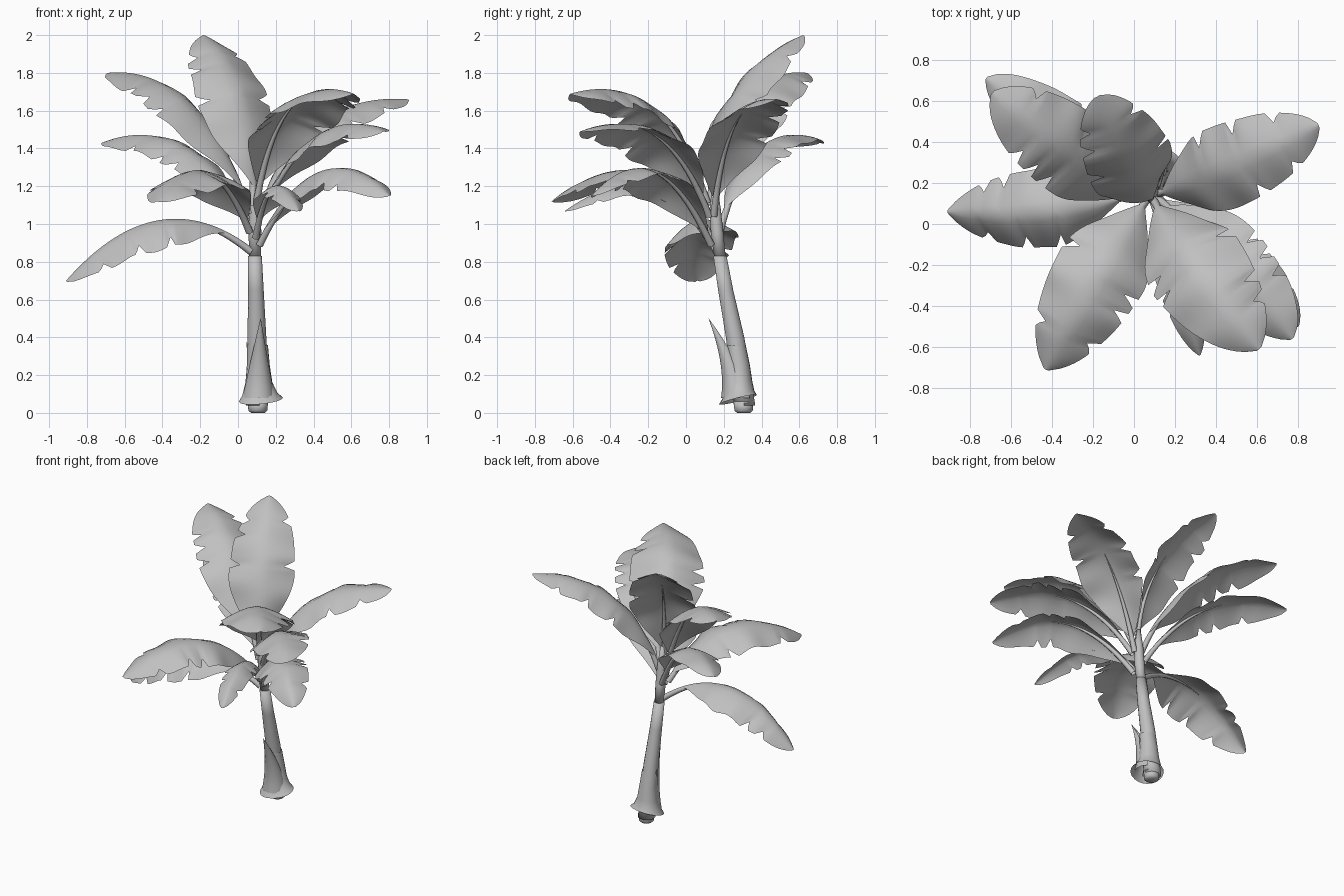
import bpy, bmesh, math, random
from mathutils import Matrix, Vector

random.seed(11)
cube = bpy.data.objects.get("Cube")
if cube:
    bpy.data.objects.remove(cube, do_unlink=True)

grey = bpy.data.materials.new("plain_grey")
grey.use_nodes = True
colour = (0.53, 0.53, 0.53, 1)
grey.diffuse_color = colour
grey.node_tree.nodes["Principled BSDF"].inputs["Base Color"].default_value = colour

UP = Vector((0, 0, 1))


def finish(bm, name):
    mesh = bpy.data.meshes.new(name)
    bm.to_mesh(mesh)
    bm.free()
    mesh.materials.append(grey)
    mesh.shade_smooth()
    obj = bpy.data.objects.new(name, mesh)
    bpy.context.collection.objects.link(obj)
    return obj


def bridge(bm, rows, closed=False):
    for a, b in zip(rows, rows[1:]):
        n = len(a)
        for i in range(n if closed else n - 1):
            j = (i + 1) % n
            bm.faces.new((a[i], a[j], b[j], b[i]))


def tube(name, stations, sides=14):
    """Closed round tube through (point, radius) stations, with level rings."""
    bm = bmesh.new()
    rows = []
    for p, r in stations:
        rows.append([bm.verts.new(Vector(p) + Vector((r * math.cos(a), r * math.sin(a), 0)))
                     for a in (math.tau * k / sides for k in range(sides))])
    bridge(bm, rows, True)
    bm.faces.new(rows[0][::-1])
    bm.faces.new(rows[-1])
    return finish(bm, name)


def leaf(name, base, mid, tip, half, start=0.1, droop=0.4, roll=0):
    """Torn blade and its stalk along a curve through three points."""
    base, mid, tip = Vector(base), Vector(mid), Vector(tip)
    ctrl = 2 * mid - (base + tip) / 2

    def point(t):
        return base * (1 - t) ** 2 + ctrl * 2 * t * (1 - t) + tip * t * t

    def frame(t):
        tangent = ((ctrl - base) * (1 - t) + (tip - ctrl) * t).normalized()
        side = tangent.cross(UP).normalized()
        side = Matrix.Rotation(math.radians(roll), 3, tangent) @ side
        return side, side.cross(tangent)

    # blade: rounded outline with a few sharp tears along each edge
    steps = 44
    tears = [random.sample(range(16, steps - 5, 5), n) for n in (3, 2)]
    bm = bmesh.new()
    rows = []
    for k in range(steps + 1):
        u = k / steps
        t = start + (1 - start) * u
        side, normal = frame(t)
        spread = 0.08 + 0.92 * math.sin(math.pi / 2 * min(1, u / 0.42))
        width = half * spread * max(0.01, 1 - u ** 4.5) ** 0.6
        row = []
        for s in (-1, -0.75, -0.5, -0.25, 0, 0.25, 0.5, 0.75, 1):
            w = width
            edge = tears[s > 0]
            if k in edge:
                w *= 0.68
            elif k - 1 in edge:
                w *= 0.86
            ripple = 0.05 * w * math.sin(u * 22 + (s > 0) * 2) * abs(s)
            fall = droop * w * abs(s) ** 1.5
            row.append(bm.verts.new(point(t) + side * s * w + normal * (ripple - fall)))
        rows.append(row)
    bridge(bm, rows)
    finish(bm, name + "_blade")

    # stalk and midrib: tapering tube just under the blade
    bm = bmesh.new()
    rows = []
    for k in range(17):
        t = 0.6 * k / 16
        side, normal = frame(t)
        r = 0.019 * (1 - t / 0.62) + 0.001
        centre = point(t) - normal * r
        rows.append([bm.verts.new(centre + (side * math.cos(a) + normal * math.sin(a)) * r)
                     for a in (math.tau * i / 8 for i in range(8))])
    bridge(bm, rows, True)
    finish(bm, name + "_stalk")


# trunk, crown core and root stub
tube("trunk", [((0.10, 0.31, 0.04), 0.058), ((0.10, 0.295, 0.15), 0.056),
               ((0.10, 0.26, 0.4), 0.05), ((0.095, 0.21, 0.65), 0.041),
               ((0.09, 0.18, 0.83), 0.036)])
tube("crown_core", [((0.09, 0.18, 0.82), 0.031), ((0.09, 0.165, 0.95), 0.034),
                    ((0.088, 0.155, 1.08), 0.03), ((0.085, 0.15, 1.22), 0.013)])
tube("root_stub", [((0.105, 0.305, 0), 0.036), ((0.105, 0.305, 0.012), 0.05),
                   ((0.105, 0.305, 0.06), 0.054)])

# flared skirt at the foot, wider on its left and higher at the back
bm = bmesh.new()
rows = []
for z, r, y in ((0.07, 0.1, 0.275), (0.1, 0.082, 0.28), (0.16, 0.066, 0.285),
                (0.25, 0.058, 0.28), (0.36, 0.052, 0.264)):
    flare = r - 0.05
    rows.append([bm.verts.new((0.105 + r * math.cos(a) + 0.65 * flare * max(0, math.cos(a)),
                               y + r * math.sin(a),
                               z + flare * (0.5 * math.sin(a) + 0.2 * math.cos(a))))
                 for a in (math.tau * k / 20 for k in range(20))])
bridge(bm, rows, True)
finish(bm, "base_skirt")


# dry husk points peeling away from the trunk
def husk(name, foot, point, radius, facing, reach):
    foot, point = Vector(foot), Vector(point)
    bm = bmesh.new()
    rows = []
    for k in range(9):
        u = k / 8
        c = foot.lerp(point, u ** 1.6)
        c.z = foot.z + (point.z - foot.z) * u
        r = radius * (1 - u) + 0.001
        rows.append([bm.verts.new(c + Vector((r * math.cos(a), r * math.sin(a), 0)))
                     for a in (facing + math.radians(reach * i / 5) for i in range(-5, 6))])
    bridge(bm, rows)
    finish(bm, name)


husk("front_husk", (0.11, 0.272, 0.08), (0.12, 0.12, 0.5), 0.085, -math.pi / 2, 140)
husk("side_husk", (0.1, 0.28, 0.07), (0.045, 0.27, 0.38), 0.064, math.pi, 100)

# leaves: base, middle and tip of the midrib, half width, blade start, droop, roll
leaf("tall_back_leaf", (0.1, 0.12, 1.1), (0.01, 0.25, 1.67), (-0.18, 0.62, 2.0), 0.22, 0.08, 0.35)
leaf("back_right_upper_leaf", (0.08, 0.14, 1.06), (-0.26, 0.32, 1.64), (-0.69, 0.64, 1.8), 0.22)
leaf("back_right_lower_leaf", (0.08, 0.17, 0.98), (-0.29, 0.4, 1.41), (-0.72, 0.71, 1.43), 0.17,
     roll=-10)
leaf("low_right_leaf", (0.08, 0.16, 0.87), (-0.42, 0.06, 1.02), (-0.91, 0.06, 0.7), 0.2, 0.15,
     0.6, -10)
leaf("front_right_leaf", (0.07, 0.13, 0.97), (-0.17, -0.25, 1.28), (-0.43, -0.71, 1.12), 0.23, 0.06)
leaf("front_left_top_leaf", (0.09, 0.13, 1.12), (0.28, -0.18, 1.62), (0.61, -0.61, 1.69), 0.25, 0.08,
     0.45)
leaf("front_left_middle_leaf", (0.1, 0.13, 1.05), (0.42, -0.16, 1.47), (0.77, -0.56, 1.49), 0.2,
     roll=12)
leaf("front_left_low_leaf", (0.1, 0.14, 0.9), (0.44, -0.17, 1.28), (0.8, -0.5, 1.15), 0.17, 0.05,
     0.5, 14)
leaf("front_drooping_leaf", (0.09, 0.13, 0.94), (0.19, -0.22, 1.2), (0.32, -0.64, 1.07), 0.1, 0.1, 0.6)
leaf("back_left_leaf", (0.1, 0.14, 1.05), (0.42, 0.26, 1.53), (0.9, 0.48, 1.66), 0.21, 0.08, 0.35, 5)
